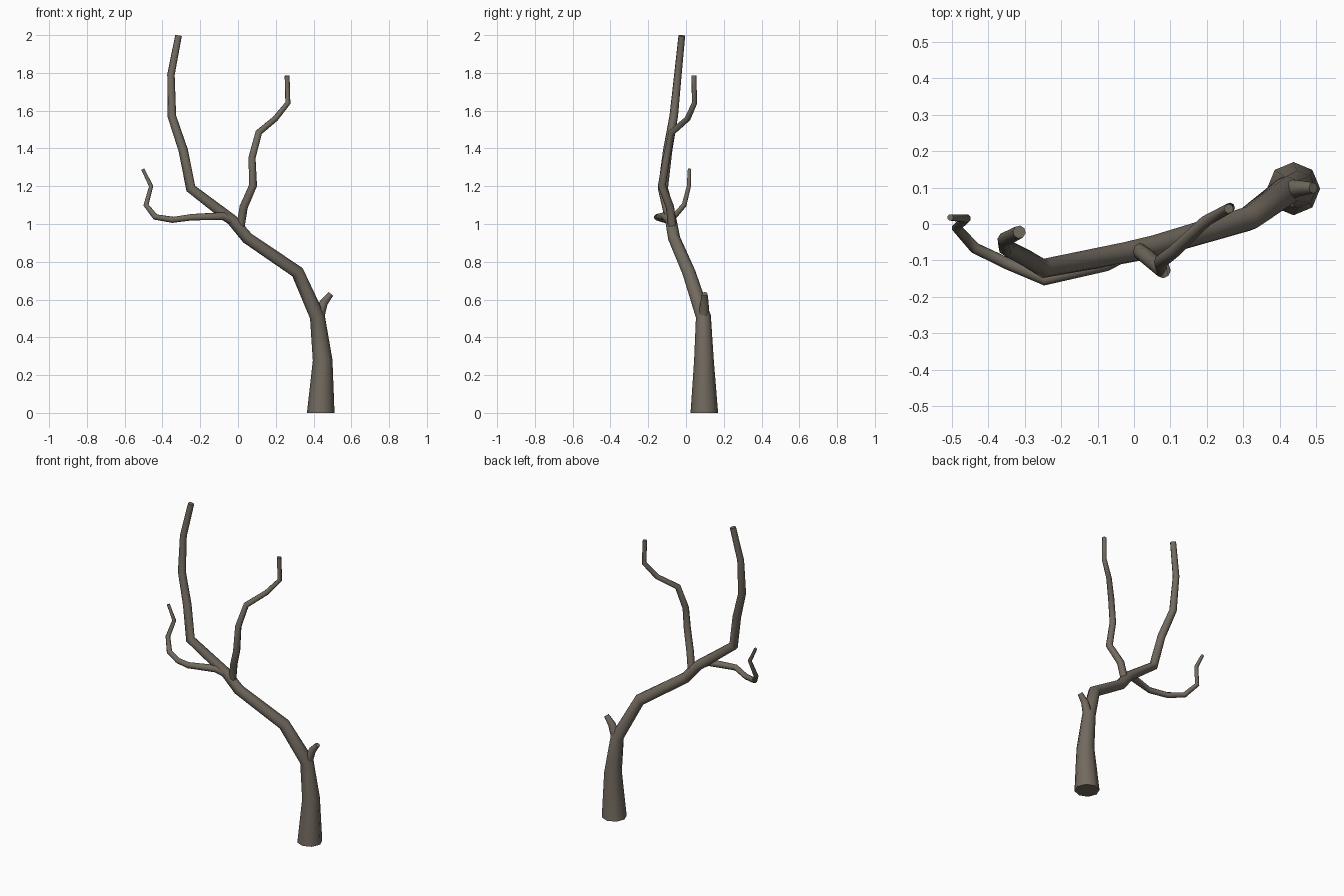
import bpy, bmesh, math
from mathutils import Vector


def limb(name, pts, sides=8, start_dir=None):
    """Tapered tube; each point is x, y, z, radius."""
    P = [Vector(p[:3]) for p in pts]
    n = len(P)
    bm = bmesh.new()
    rings = []
    prev, u = Vector((0, 0, 1)), Vector((1, 0, 0))
    for i in range(n):
        a = (P[i] - P[i - 1]).normalized() if i else (P[1] - P[0]).normalized()
        b = (P[i + 1] - P[i]).normalized() if i < n - 1 else a
        t = (a + b).normalized()
        if i == 0 and start_dir:
            t = Vector(start_dir)
        # carry the ring orientation along the path
        u = prev.rotation_difference(t) @ u
        u = (u - t * u.dot(t)).normalized()
        v = t.cross(u)
        prev = t
        r = pts[i][3]
        angles = [2 * math.pi * k / sides for k in range(sides)]
        rings.append([bm.verts.new(P[i] + r * (math.cos(w) * u + math.sin(w) * v))
                      for w in angles])
    for lo, hi in zip(rings, rings[1:]):
        for k in range(sides):
            j = (k + 1) % sides
            bm.faces.new((lo[k], lo[j], hi[j], hi[k]))
    bm.faces.new(rings[0][::-1])
    bm.faces.new(rings[-1])
    me = bpy.data.meshes.new(name)
    bm.to_mesh(me)
    bm.free()
    ob = bpy.data.objects.new(name, me)
    bpy.context.collection.objects.link(ob)
    me.materials.append(bark)
    bpy.ops.object.select_all(action='DESELECT')
    ob.select_set(True)
    bpy.context.view_layer.objects.active = ob
    bpy.ops.object.shade_smooth_by_angle(angle=math.radians(60))
    return ob


bark = bpy.data.materials.new("bark")
bark.diffuse_color = (0.17, 0.145, 0.115, 1)

# Trunk, continuing into the tallest limb
limb("trunk", [
    (0.438, 0.097, 0.00, 0.073), (0.448, 0.095, 0.28, 0.052),
    (0.420, 0.092, 0.51, 0.040), (0.315, 0.015, 0.745, 0.035),
    (0.050, -0.063, 0.925, 0.032), (-0.030, -0.080, 1.02, 0.030),
    (-0.250, -0.122, 1.188, 0.027), (-0.290, -0.097, 1.39, 0.025),
    (-0.350, -0.065, 1.57, 0.023), (-0.355, -0.043, 1.79, 0.020),
    (-0.315, -0.022, 1.997, 0.018)], start_dir=(0, 0, 1))

# Right branch
limb("right_branch", [
    (0.012, -0.072, 0.98, 0.022), (0.030, -0.085, 1.09, 0.022),
    (0.080, -0.128, 1.205, 0.021), (0.074, -0.103, 1.35, 0.019),
    (0.110, -0.075, 1.485, 0.018), (0.197, 0.008, 1.557, 0.016),
    (0.264, 0.045, 1.64, 0.014), (0.260, 0.042, 1.785, 0.013)])

# Left branch
limb("left_branch", [
    (-0.020, -0.078, 1.01, 0.023), (-0.080, -0.110, 1.042, 0.022),
    (-0.245, -0.152, 1.036, 0.018), (-0.345, -0.110, 1.022, 0.017),
    (-0.437, -0.066, 1.037, 0.016), (-0.487, -0.010, 1.10, 0.014),
    (-0.460, 0.015, 1.20, 0.012), (-0.504, 0.018, 1.29, 0.009)])

# Broken stub on the trunk
limb("stub", [
    (0.425, 0.093, 0.50, 0.030), (0.455, 0.098, 0.585, 0.022),
    (0.492, 0.099, 0.63, 0.015)])
